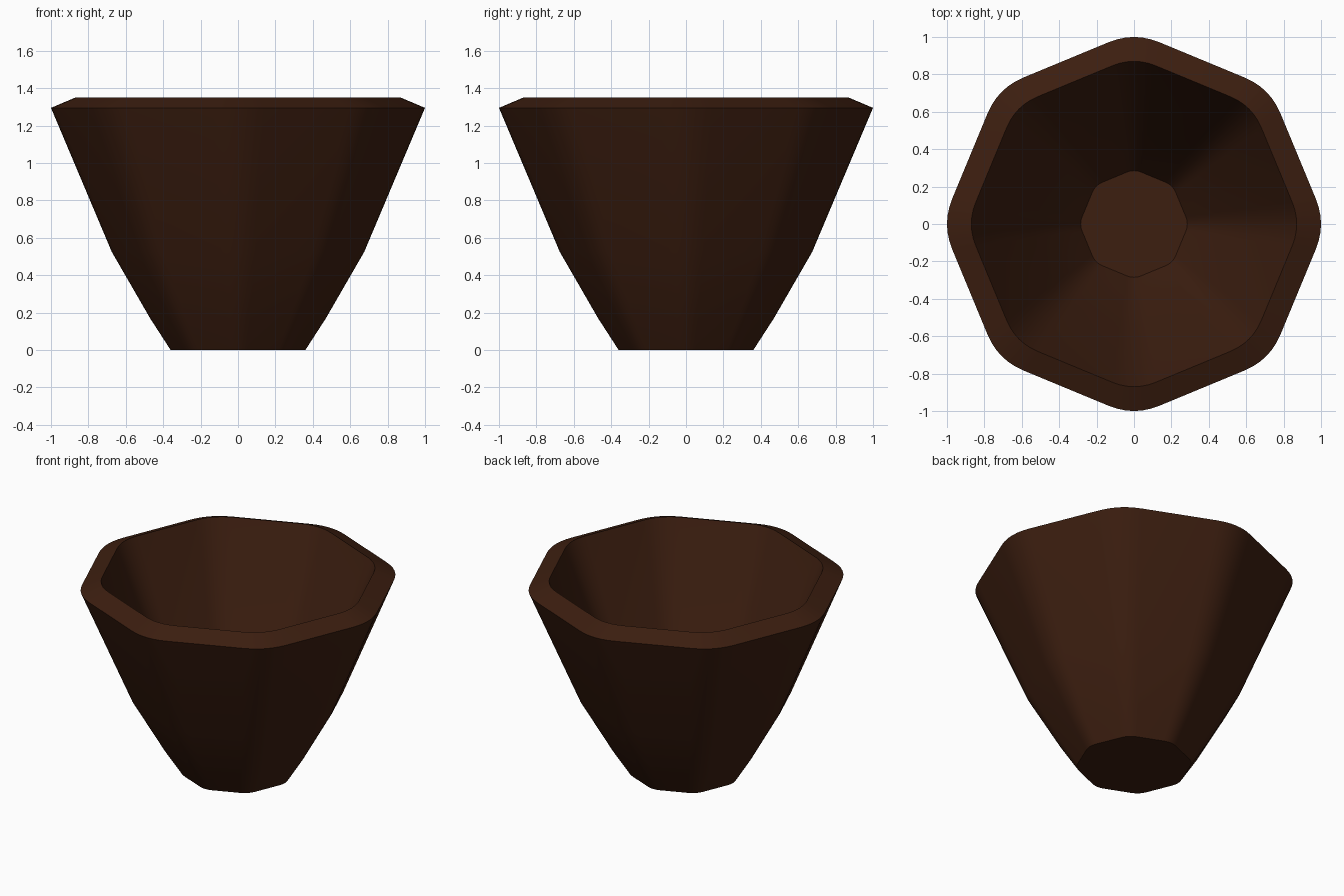
import bpy, bmesh, math
from mathutils import Vector

if "Cube" in bpy.data.objects:
    bpy.data.objects.remove(bpy.data.objects["Cube"])

# Closed wall profile (radius, height): outer foot -> rim -> inner floor
profile = [(0.36, 0), (0.47, 0.17), (0.675, 0.525), (1.0, 1.295),
           (0.87, 1.35), (0.55, 0.595), (0.355, 0.255), (0.285, 0.14)]


def rounded_octagon(corner=1.028, cut=0.147, steps=6):
    """Octagon with softened corners, largest radius 1."""
    pts = [Vector((math.cos(i * math.pi / 4), math.sin(i * math.pi / 4))) * corner
           for i in range(8)]
    out = []
    for i, c in enumerate(pts):
        a = c + (pts[i - 1] - c).normalized() * cut
        b = c + (pts[(i + 1) % 8] - c).normalized() * cut
        for s in range(steps + 1):
            t = s / steps
            out.append(a * (1 - t) ** 2 + c * 2 * t * (1 - t) + b * t * t)
    return out


# Pot: stack the outline along the profile, close foot and floor
outline = rounded_octagon()
bm = bmesh.new()
rings = [[bm.verts.new((p.x * r, p.y * r, z)) for p in outline] for r, z in profile]
n = len(outline)
for lo, hi in zip(rings, rings[1:]):
    for i in range(n):
        j = (i + 1) % n
        bm.faces.new((lo[i], lo[j], hi[j], hi[i]))
bm.faces.new(rings[0][::-1])
bm.faces.new(rings[-1])
bmesh.ops.recalc_face_normals(bm, faces=bm.faces)
mesh = bpy.data.meshes.new("pot")
bm.to_mesh(mesh)
bm.free()
pot = bpy.data.objects.new("pot", mesh)
bpy.context.collection.objects.link(pot)

# Dark brown clay
mat = bpy.data.materials.new("dark_brown")
mat.diffuse_color = (0.045, 0.013, 0.005, 1)
mat.use_nodes = True
mat.node_tree.nodes["Principled BSDF"].inputs["Base Color"].default_value = mat.diffuse_color
mesh.materials.append(mat)

# Smooth walls, sharp rim and foot
bpy.context.view_layer.objects.active = pot
pot.select_set(True)
bpy.ops.object.shade_smooth_by_angle(angle=math.radians(30))
